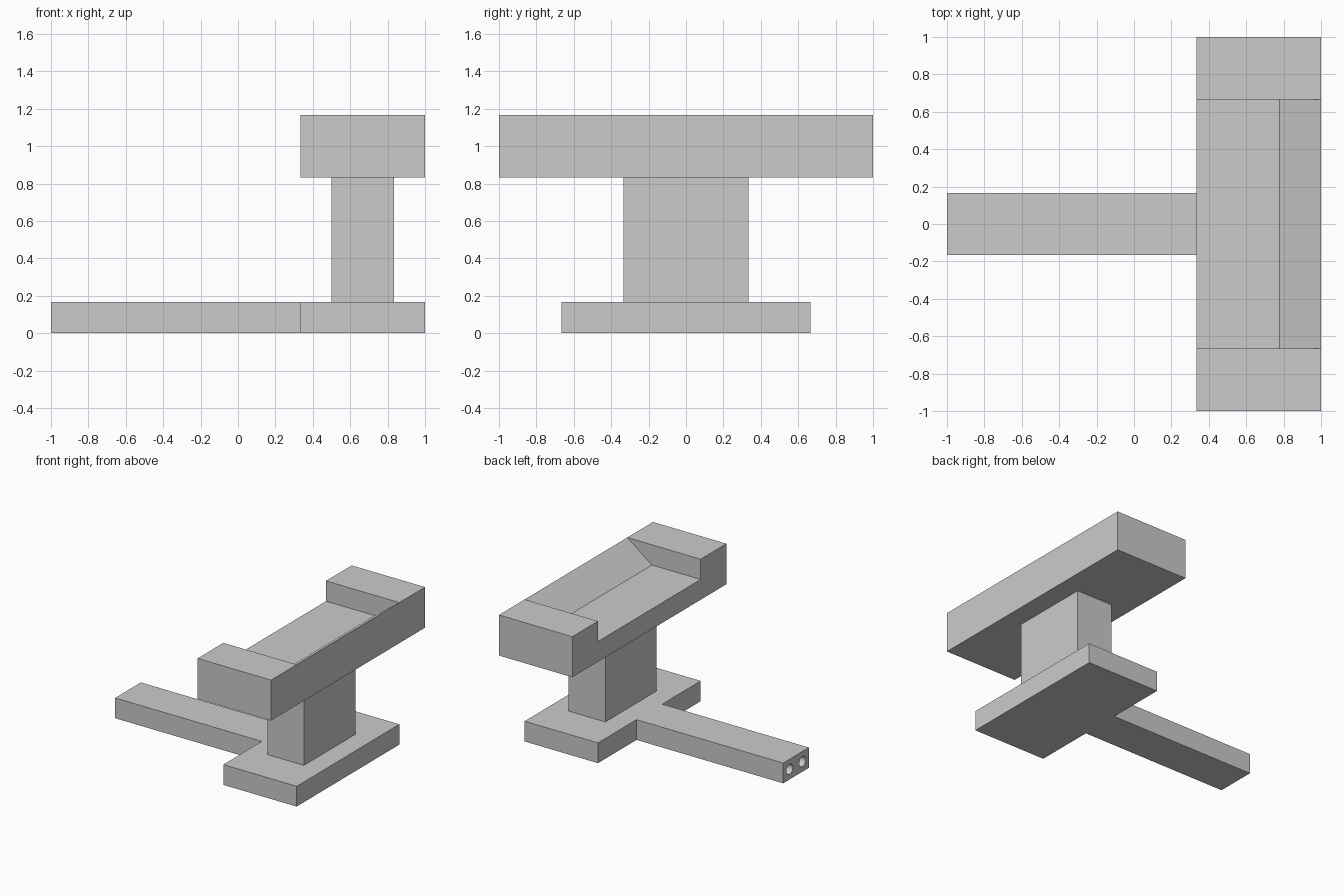
import bpy
import bmesh
from mathutils import Matrix, Vector

cube = bpy.data.objects.get("Cube")
if cube:
    bpy.data.objects.remove(cube, do_unlink=True)

U = 1 / 6  # module that every size is a multiple of

grey = bpy.data.materials.new("plain grey")
grey.use_nodes = True
grey.diffuse_color = (0.6, 0.6, 0.6, 1)
grey.node_tree.nodes["Principled BSDF"].inputs["Base Color"].default_value = (0.6, 0.6, 0.6, 1)


def prism(name, outline, direction):
    """Extrude a closed outline of 3D points along a direction."""
    bm = bmesh.new()
    face = bm.faces.new([bm.verts.new(Vector(p) * U) for p in outline])
    top = bmesh.ops.extrude_face_region(bm, geom=[face])["geom"]
    verts = [v for v in top if isinstance(v, bmesh.types.BMVert)]
    bmesh.ops.translate(bm, verts=verts, vec=Vector(direction) * U)
    bmesh.ops.recalc_face_normals(bm, faces=bm.faces)
    return add_object(name, bm)


def add_object(name, bm):
    mesh = bpy.data.meshes.new(name)
    bm.to_mesh(mesh)
    bm.free()
    mesh.materials.append(grey)
    obj = bpy.data.objects.new(name, mesh)
    bpy.context.collection.objects.link(obj)
    return obj


def cut(target, cutter):
    """Subtract the cutter from the target, then discard it."""
    mod = target.modifiers.new("cut", 'BOOLEAN')
    mod.operation = 'DIFFERENCE'
    mod.solver = 'EXACT'
    mod.object = cutter
    bpy.context.view_layer.objects.active = target
    bpy.ops.object.modifier_apply(modifier=mod.name)
    bpy.data.objects.remove(cutter, do_unlink=True)


# Base foot with the long arm, one T-shaped slab
half = [(-6, 1), (2, 1), (2, 4), (6, 4)]
outline = [(x, y, 0) for x, y in half] + [(x, -y, 0) for x, y in reversed(half)]
base = prism("base_and_arm", outline, (0, 0, 1))

# Two round sockets in the end of the arm
bm = bmesh.new()
for side in (-1, 1):
    place = Matrix.Translation(Vector((-6, side / 2, 0.5)) * U) @ Matrix.Rotation(1.5707963, 4, 'Y')
    bmesh.ops.create_cone(bm, cap_ends=True, segments=32, radius1=U / 4, radius2=U / 4,
                          depth=4 * U, matrix=place)
cut(base, add_object("socket_cutter", bm))

# Upright post
prism("post", [(3, -2, 1), (5, -2, 1), (5, 2, 1), (3, 2, 1)], (0, 0, 4))

# Head block: solid ends around a tray with a sloping back
for name, y in (("head_front_end", -6), ("head_back_end", 4)):
    prism(name, [(2, y, 5), (6, y, 5), (6, y, 7), (2, y, 7)], (0, 2, 0))
prism("head_tray", [(2, -4, 5), (6, -4, 5), (6, -4, 7), (4.66, -4, 6), (2, -4, 6)], (0, 8, 0))

# Smooth only the round socket walls
bpy.ops.object.select_all(action='DESELECT')
base.select_set(True)
bpy.context.view_layer.objects.active = base
bpy.ops.object.shade_smooth_by_angle()
